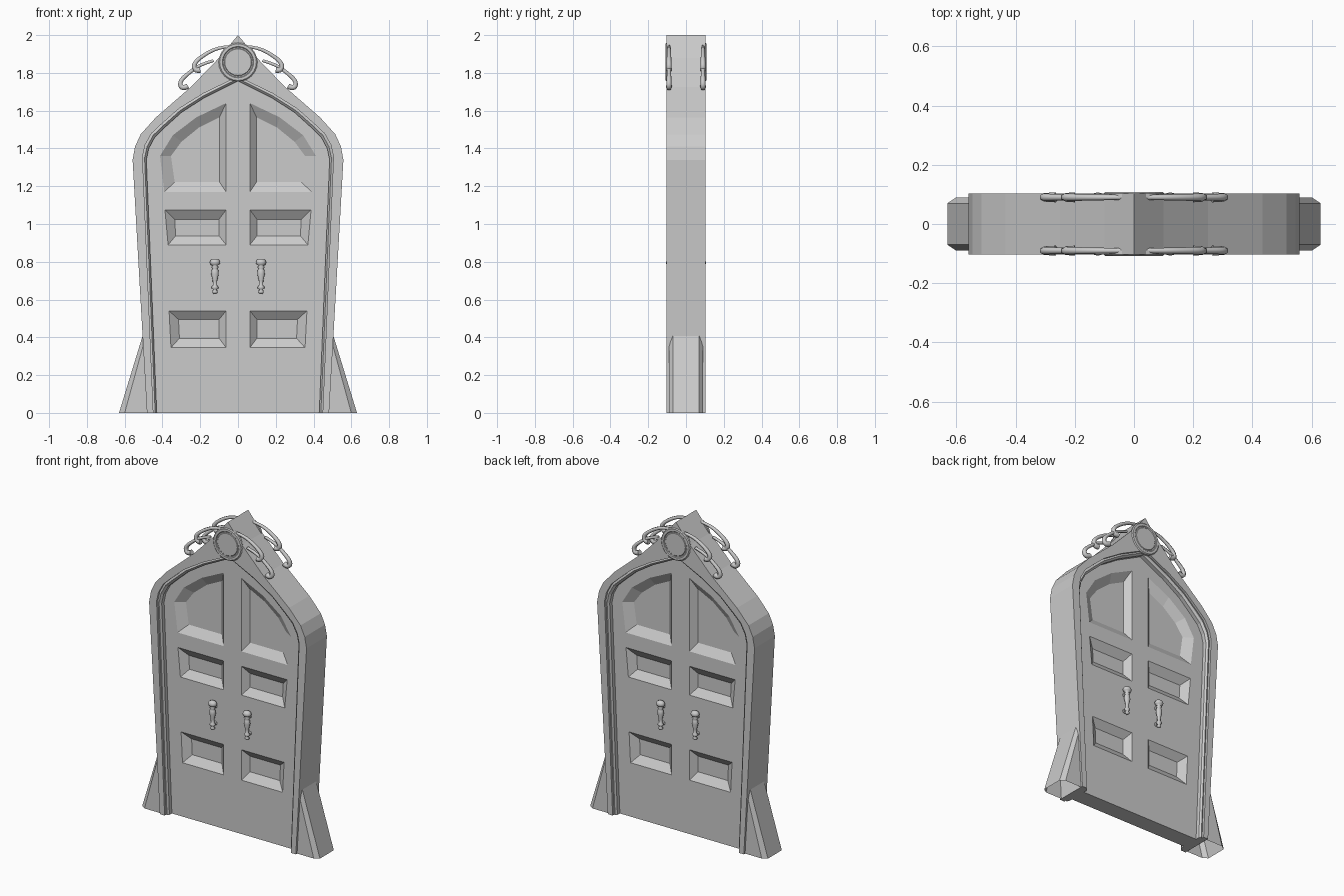
import bpy, bmesh, math

cube = bpy.data.objects.get("Cube")
if cube:
    bpy.data.objects.remove(cube)

grey = bpy.data.materials.new("stone grey")
grey.use_nodes = True
GREY = (0.6, 0.6, 0.6, 1)
grey.diffuse_color = GREY
grey.node_tree.nodes["Principled BSDF"].inputs["Base Color"].default_value = GREY


def finish(bm, name, smooth=False):
    bmesh.ops.recalc_face_normals(bm, faces=bm.faces)
    for f in bm.faces:
        f.smooth = smooth
    me = bpy.data.meshes.new(name)
    bm.to_mesh(me)
    bm.free()
    me.materials.append(grey)
    ob = bpy.data.objects.new(name, me)
    bpy.context.collection.objects.link(ob)
    return ob


def arch(half):
    """Complete an outline from its right half, ending at the apex."""
    return half + [(-x, z) for x, z in reversed(half[:-1])]


def loop(bm, pts, y):
    return [bm.verts.new((x, y, z)) for x, z in pts]


def bridge(bm, a, b, closed=False):
    n = len(a)
    for i in range(n if closed else n - 1):
        j = (i + 1) % n
        bm.faces.new((a[i], a[j], b[j], b[i]))


outer = arch([(.482, 0), (.558, 1.34), (.545, 1.41), (.515, 1.475), (.434, 1.565), (.25, 1.725), (.1, 1.88), (0, 2)])
inner = arch([(.43, 0), (.485, 1.34), (.472, 1.4), (.44, 1.46), (.386, 1.512), (.30, 1.59), (.175, 1.67), (0, 1.757)])
mould = [(x * 1.042, z * 1.013) for x, z in inner]
rib = [(x * 1.02, z * 1.007) for x, z in inner]

# Frame: a moulded section carried around the arch
bm = bmesh.new()
half = [(inner, .05), (inner, .08), (rib, .092), (mould, .088), (mould, .103), (outer, .103)]
section = [(o, -y) for o, y in half] + [(o, y) for o, y in reversed(half)]
rings = [loop(bm, o, y) for o, y in section]
for a, b in zip(rings, rings[1:] + rings[:1]):
    bridge(bm, a, b)
for end in (0, -1):
    bm.faces.new([r[end] for r in rings])
finish(bm, "door_frame")

# Door leaf: both faces have sunken bevelled panels
panels = [
    ([(.063, .345), (.355, .345), (.365, .54), (.063, .54)],
     [(.10, .395), (.31, .395), (.315, .495), (.10, .495)]),
    ([(.063, .89), (.37, .89), (.387, 1.075), (.063, 1.075)],
     [(.10, .937), (.33, .937), (.335, 1.025), (.10, 1.025)]),
    ([(.063, 1.17), (.39, 1.17), (.413, 1.36), (.345, 1.47), (.22, 1.565), (.063, 1.64)],
     [(.098, 1.222), (.335, 1.222), (.355, 1.36), (.30, 1.435), (.205, 1.512), (.098, 1.565)]),
]
FACE, FLOOR = .055, .02
bm = bmesh.new()
borders = []
for side in (-1, 1):
    border = loop(bm, inner, side * FACE)
    borders.append(border)
    rims = [border]
    for rim, floor in panels:
        for m in (-1, 1):
            a = loop(bm, [(m * x, z) for x, z in rim], side * FACE)
            b = loop(bm, [(m * x, z) for x, z in floor], side * FLOOR)
            bridge(bm, a, b, True)
            bm.faces.new(b)
            rims.append(a)
    edges = []
    for r in rims:
        for i, v in enumerate(r):
            w = r[(i + 1) % len(r)]
            edges.append(bm.edges.get((v, w)) or bm.edges.new((v, w)))
    bmesh.ops.triangle_fill(bm, edges=edges, use_beauty=True, normal=(0, side, 0))
bridge(bm, *borders, closed=True)
finish(bm, "door_leaf")

# Buttresses: chamfered wedges leaning on the frame, open underneath
for m, name in ((1, "left_buttress"), (-1, "right_buttress")):
    bm = bmesh.new()
    foot = [(.48, -.09), (.60, -.09), (.63, -.07), (.63, .07), (.60, .09), (.48, .09)]
    head = [(.48, -.09, .35), (.504, -.09, .35), (.503, -.07, .415)]
    head += [(x, -y, z) for x, y, z in reversed(head)]
    a = [bm.verts.new((m * x, y, 0)) for x, y in foot]
    b = [bm.verts.new((m * x, y, z)) for x, y, z in head]
    bridge(bm, a, b, True)
    bm.faces.new(b)
    finish(bm, name)


def lathe(name, profile, steps, place, smooth):
    """Spin (radius, height) points; place maps local x, y, height to the model."""
    bm = bmesh.new()
    rings = []
    for r, h in profile:
        ang = [2 * math.pi * i / steps for i in range(steps)]
        rings.append([bm.verts.new(place(r * math.cos(t), r * math.sin(t), h)) for t in ang])
    for a, b in zip(rings, rings[1:]):
        bridge(bm, a, b, True)
    bm.faces.new(rings[0])
    bm.faces.new(rings[-1])
    return finish(bm, name, smooth)


handle = [(.006, .63), (.014, .637), (.014, .645), (.007, .652), (.018, .66), (.018, .667), (.011, .675),
          (.012, .70), (.02, .735), (.018, .755), (.012, .765), (.02, .773), (.012, .779),
          (.024, .785), (.028, .797), (.022, .81), (.008, .816)]
scrolls = {
    "upper": [(.04, 1.94), (.10, 1.935), (.165, 1.905), (.22, 1.865), (.236, 1.835), (.222, 1.81), (.20, 1.815)],
    "lower": [(.13, 1.865), (.20, 1.845), (.26, 1.80), (.30, 1.765), (.308, 1.735), (.29, 1.717), (.265, 1.73)],
}
for s, where in ((-1, "front"), (1, "back")):
    # Round medallion under the peak: raised ring around a disc
    lathe(where + "_medallion", [(.103, .09), (.103, .103), (.097, .108), (.083, .108), (.079, .104),
                                 (.073, .104), (.07, .107)], 24,
          lambda u, v, h: (u, s * h, 1.857 + v), False)
    for m, hand in ((1, "left"), (-1, "right")):
        # Turned pull handle with two mounting posts
        lathe(f"{where}_{hand}_handle", handle, 12,
              lambda u, v, h: (m * .122 + u, s * .083 + v * .85, h), True)
        for z in (.663, .772):
            lathe(f"{where}_{hand}_handle_post", [(.013, .05), (.013, .058), (.007, .062), (.007, .083)], 8,
                  lambda u, v, h: (m * .122 + u, s * h, z + v), False)
        # Hooked scrolls on the shoulders, swelling at the tip
        for label, pts in scrolls.items():
            cu = bpy.data.curves.new("scroll", "CURVE")
            cu.dimensions = "3D"
            cu.bevel_depth = .014
            cu.bevel_resolution = 1
            cu.resolution_u = 3
            cu.use_fill_caps = True
            sp = cu.splines.new("NURBS")
            sp.points.add(len(pts) - 1)
            sp.use_endpoint_u = True
            sp.order_u = 3
            for i, (x, z) in enumerate(pts):
                sp.points[i].co = (m * x, s * .09, z, 1)
                sp.points[i].radius = .6 + .1 * i
            cu.materials.append(grey)
            ob = bpy.data.objects.new(f"{where}_{hand}_{label}_scroll", cu)
            bpy.context.collection.objects.link(ob)
